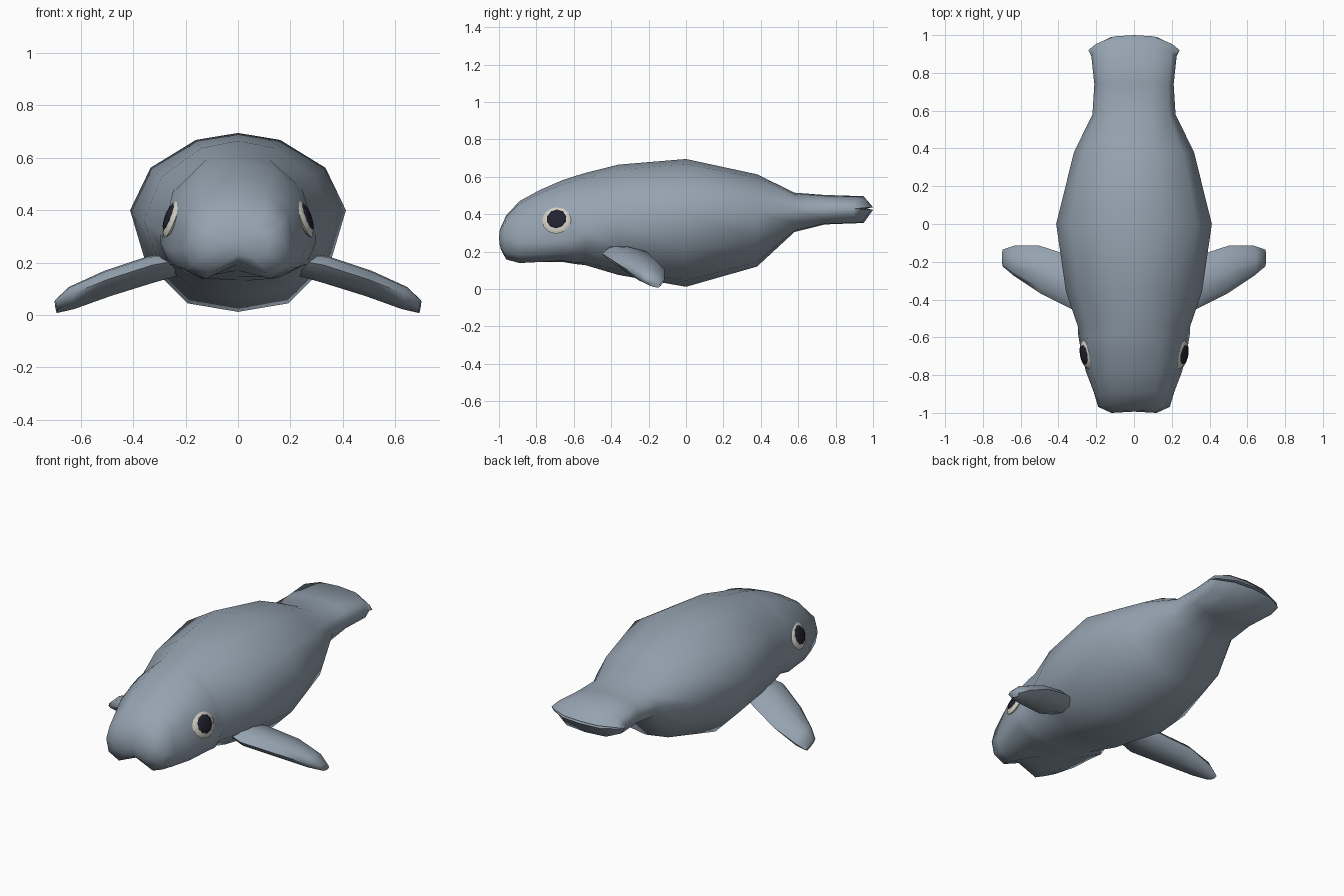
import bpy, bmesh, math
from mathutils import Vector
from mathutils.bvhtree import BVHTree

if "Cube" in bpy.data.objects:
    bpy.data.objects.remove(bpy.data.objects["Cube"])


def material(name, rgb):
    m = bpy.data.materials.new(name)
    m.use_nodes = True
    m.diffuse_color = (*rgb, 1)
    bsdf = m.node_tree.nodes["Principled BSDF"]
    bsdf.inputs["Base Color"].default_value = (*rgb, 1)
    bsdf.inputs["Roughness"].default_value = 0.7
    return m


SKIN = material("blue grey skin", (0.30, 0.365, 0.435))
CREAM = material("cream eye rim", (0.68, 0.65, 0.58))
DARK = material("dark pupil", (0.016, 0.016, 0.03))


def finish(name, bm, mat, angle=70):
    bmesh.ops.recalc_face_normals(bm, faces=bm.faces)
    me = bpy.data.meshes.new(name)
    bm.to_mesh(me)
    bm.free()
    me.materials.append(mat)
    ob = bpy.data.objects.new(name, me)
    bpy.context.collection.objects.link(ob)
    bpy.ops.object.select_all(action='DESELECT')
    ob.select_set(True)
    bpy.context.view_layer.objects.active = ob
    bpy.ops.object.shade_smooth_by_angle(angle=math.radians(angle))
    return ob


def loft(rings):
    """Skin a list of equal point rings and close both ends with fans."""
    bm = bmesh.new()
    loops = [[bm.verts.new(p) for p in r] for r in rings]
    n = len(loops[0])
    for a, b in zip(loops, loops[1:]):
        for i in range(n):
            j = (i + 1) % n
            bm.faces.new((a[i], a[j], b[j], b[i]))
    for loop in (loops[0], loops[-1]):
        c = bm.verts.new(sum((v.co for v in loop), Vector()) / n)
        for i in range(n):
            bm.faces.new((loop[i], loop[(i + 1) % n], c))
    return bm


# Half cross-sections, from top centre to bottom centre
ROUND = [(0, 1), (.39, .91), (.81, .55), (1, 0), (.86, -.5), (.47, -.915), (0, -1)]
BOXY = [(0, 1), (.55, .95), (.9, .65), (1, 0), (.93, -.65), (.6, -.98), (0, -1)]


def section(y, w, top, mid, bottom, box, notch=0, bulge=0):
    half = []
    for k, ((rx, rz), (bx, bz)) in enumerate(zip(ROUND, BOXY)):
        x, z = rx + (bx - rx) * box, rz + (bz - rz) * box
        h = mid + z * ((top - mid) if z > 0 else (mid - bottom))
        if k == 6:
            h += notch
        half.append(Vector((x * w, y + bulge * (1 - abs(x) ** 3), h)))
    return half + [Vector((-p.x, p.y, p.z)) for p in half[-2:0:-1]]


# Body: y, half width, top, widest height, bottom, boxiness, lip notch, bulge
BODY = [
    (-1.0, .12, .335, .28, .21, .6, .02, .012),
    (-.968, .19, .395, .27, .155, .9, .05, .008),
    (-.89, .213, .47, .25, .135, .8, .06),
    (-.78, .255, .53, .25, .14, .7, .03),
    (-.66, .283, .582, .26, .145, .5, 0),
    (-.59, .295, .605, .27, .133, .4, 0),
    (-.54, .298, .62, .31, .128, .1),
    (-.36, .36, .665, .36, .075, 0),
    (0, .412, .695, .40, .012, 0),
    (.38, .318, .613, .40, .12, 0),
    (.58, .22, .515, .42, .305, .3),
    (.74, .21, .503, .425, .345, .7),
    (.89, .226, .496, .43, .353, .8, 0, .06),
    (.92, .241, .437, .43, .423, .3, 0, .08),
]
body_bm = loft([section(*r) for r in BODY])
tree = BVHTree.FromBMesh(body_bm)
body = finish("body", body_bm, SKIN)

# Flippers: centre x, y, z, half chord, half thickness
FLIPPER = [(.20, -.33, .20, .09, .04), (.33, -.31, .175, .14, .05),
           (.5, -.24, .12, .125, .048), (.635, -.195, .065, .08, .042),
           (.695, -.18, .032, .045, .02)]


def flipper(name, side):
    rings = []
    for x, y, z, c, t in FLIPPER:
        ring = []
        for k in range(8):
            a = math.tau * k / 8
            u, v = math.cos(a), math.sin(a)
            ring.append(Vector((side * (x + .25 * t * v), y + c * u, z + t * v - .015 * u)))
        rings.append(ring)
    finish(name, loft(rings), SKIN)


def disc(name, place, normal, radius, depth, mat, sides):
    """Shallow dome facing along normal."""
    bm = bmesh.new()
    bmesh.ops.create_uvsphere(bm, u_segments=sides, v_segments=6, radius=1)
    q = normal.to_track_quat('Z', 'Y')
    for v in bm.verts:
        v.co = place + q @ Vector((v.co.x * radius, v.co.y * radius, v.co.z * depth))
    finish(name, bm, mat)


for label, s in (("left", 1), ("right", -1)):
    flipper(label + "_flipper", s)
    # Eye: cream rim with a dark pupil dome
    hit = tree.ray_cast(Vector((s, -.69, .37)), Vector((-s, 0, 0)))[0]
    n = Vector((s * .92, -.16, .35)).normalized()
    disc(label + "_eye_rim", hit, n, .08, .02, CREAM, 12)
    disc(label + "_pupil", hit + n * .012, n, .056, .014, DARK, 10)

# Four-armed dark mark under the tail root
hit, n, _, _ = tree.ray_cast(Vector((0, .51, -1)), Vector((0, 0, 1)))
if n.z > 0:
    n = -n
side = Vector((1, 0, 0))
along = n.cross(side).normalized()
bm = bmesh.new()
rims = []
for lift in (-.01, .008):
    rim = []
    for k in range(8):
        a = math.tau * k / 8
        r = .016 if k % 2 else .05
        rim.append(bm.verts.new(hit + n * lift + (side * math.cos(a) + along * math.sin(a)) * r))
    rims.append(rim)
    bm.faces.new(rim)
for k in range(8):
    j = (k + 1) % 8
    bm.faces.new((rims[0][k], rims[0][j], rims[1][j], rims[1][k]))
finish("tail_mark", bm, DARK, 30)
